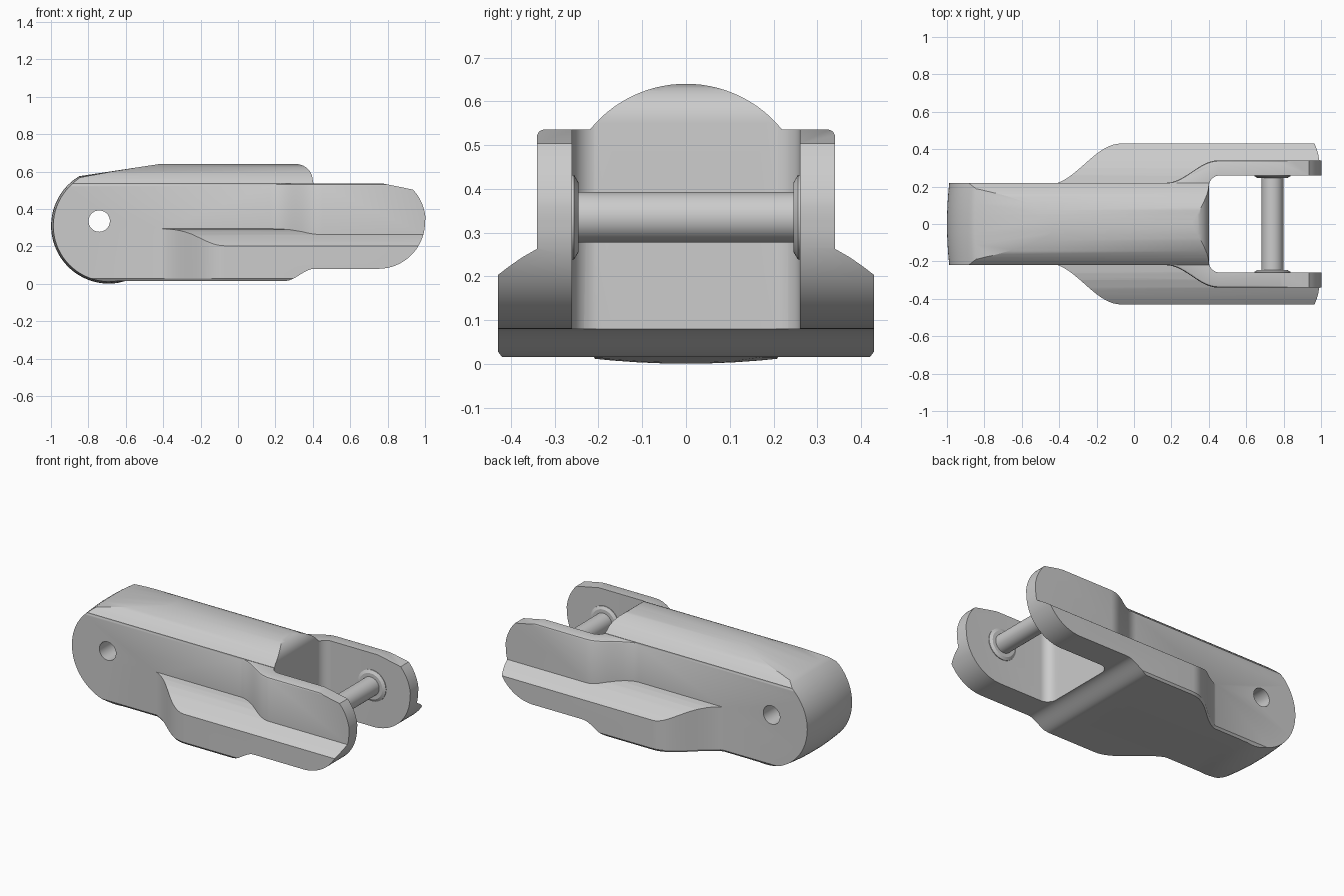
import bpy, bmesh
from math import sin, cos, pi, sqrt, radians

if "Cube" in bpy.data.objects:
    bpy.data.objects.remove(bpy.data.objects["Cube"])


def prism(name, outline, levels, place):
    """Loft an outline through levels; place(a, b, level) gives x, y, z."""
    bm = bmesh.new()
    rings = [[bm.verts.new(place(a, b, lv)) for a, b in outline] for lv in levels]
    n = len(outline)
    for r, s in zip(rings, rings[1:]):
        for i in range(n):
            j = (i + 1) % n
            bm.faces.new((r[i], r[j], s[j], s[i]))
    bm.faces.new(rings[0])
    bm.faces.new(rings[-1])
    bmesh.ops.recalc_face_normals(bm, faces=bm.faces)
    mesh = bpy.data.meshes.new(name)
    bm.to_mesh(mesh)
    bm.free()
    ob = bpy.data.objects.new(name, mesh)
    bpy.context.collection.objects.link(ob)
    return ob


def boolean(ob, other, op):
    mod = ob.modifiers.new(op, 'BOOLEAN')
    mod.operation, mod.object, mod.solver = op, other, 'EXACT'
    bpy.context.view_layer.objects.active = ob
    bpy.ops.object.modifier_apply(modifier=mod.name)
    bpy.data.objects.remove(other)


def arc(cx, cz, r, a0, a1, n):
    return [(cx + r * cos(radians(a0 + (a1 - a0) * i / n)),
             cz + r * sin(radians(a0 + (a1 - a0) * i / n))) for i in range(n + 1)]


def ease(x0, y0, x1, y1, n=14):
    return [(x0 + (x1 - x0) * i / n,
             y0 + (y1 - y0) * (1 - cos(pi * i / n)) / 2) for i in range(n + 1)]


def mirrored(half):
    return half + [(x, -y) for x, y in reversed(half)]


def plan_place(a, b, lv):
    z, inset = lv
    return a, b - inset * (1 if b > 0 else -1), z


def along_x(a, b, x):
    return x, a, b


# upright body and fork plates, from the plan outline
bottom = [(-0.03, 0.03), (0.015, 0.01), (0.028, 0)]
plates = mirrored([(-1.1, 0.22)] + ease(0.17, 0.22, 0.45, 0.34) + [(1.1, 0.34)])
body = prism("link_body", plates, bottom + [(0.523, 0), (0.531, 0.004), (0.535, 0.013)], plan_place)

# rounded crown on top
crown_arc = [(y, 0.357 + sqrt(0.283 ** 2 - y * y))
             for y in [0.2185 * (1 - i / 12) for i in range(25)]]
crown = prism("crown", [(0.2185, 0.4)] + crown_arc + [(-0.2185, 0.4)], [-1.1, 0.41], along_x)
boolean(body, crown, 'UNION')

# lower side flanges with sloping shoulders
flange_plan = mirrored(ease(-0.46, 0.21, -0.07, 0.43, 18) + [(1.1, 0.43)])
flange = prism("flange", flange_plan, bottom + [(0.5, 0)], plan_place)
half = [(0.5, -0.1), (0.5, 0.15), (0.43, 0.203), (0.405, 0.222), (0.375, 0.243),
        (0.34, 0.263), (0.30, 0.279), (0.26, 0.289), (0.2, 0.297)]
shoulder = prism("shoulder", half + [(-y, z) for y, z in reversed(half)], [-0.6, 1.2], along_x)
boolean(flange, shoulder, 'INTERSECT')
boolean(body, flange, 'UNION')

# side silhouette, its nose slightly barrel shaped across the width
NX, NZ = -0.69, 0.31
side = (arc(NX, NZ, 0.31, 121, 278, 32) + [(-0.60, 0.015)]
        + ease(0.25, 0.015, 0.41, 0.08, 12)
        + arc(0.75, 0.33, 0.25, -90, 0, 18)
        + arc(0.75, 0.33, 0.254, 6, 43, 7)
        + [(0.77, 0.537), (0.73, 0.545), (0.402, 0.545)]
        + arc(0.31, 0.55, 0.09, 0, 90, 10) + [(-0.42, 0.64)])


def side_place(x, z, y):
    if x < -0.64 and z < 0.58:
        k = 1 - 0.04 * min(1, abs(y) / 0.22) ** 2
        x, z = NX + (x - NX) * k, NZ + (z - NZ) * k
    return x, y, z


silhouette = prism("silhouette", side,
                   [-0.5, -0.22, -0.17, -0.11, -0.05, 0.05, 0.11, 0.17, 0.22, 0.5], side_place)
boolean(body, silhouette, 'INTERSECT')

# fork slot with filleted inner corners
slot = mirrored(arc(0.46, 0.20, 0.06, 180, 90, 8) + [(1.2, 0.26)])
boolean(body, prism("slot", slot, [(-0.2, 0), (1, 0)], plan_place), 'DIFFERENCE')

# pin hole through the nose
circle = [(cos(2 * pi * i / 40), sin(2 * pi * i / 40)) for i in range(40)]
hole = prism("hole", circle, [-0.6, 0.6],
             lambda a, b, y: (-0.742 + 0.057 * a, y, 0.335 + 0.057 * b))
boolean(body, hole, 'DIFFERENCE')

# cross pin with a tapered collar at each plate
pin_half = [(-0.29, 0.097), (-0.256, 0.097), (-0.246, 0.08), (-0.2459, 0.058)]
pin = prism("cross_pin", circle, pin_half + [(-y, r) for y, r in reversed(pin_half)],
            lambda a, b, lv: (0.74 + lv[1] * a, lv[0], 0.335 + lv[1] * b))

for ob in (body, pin):
    bpy.ops.object.select_all(action='DESELECT')
    ob.select_set(True)
    bpy.context.view_layer.objects.active = ob
    bpy.ops.object.shade_smooth_by_angle(angle=radians(28))
